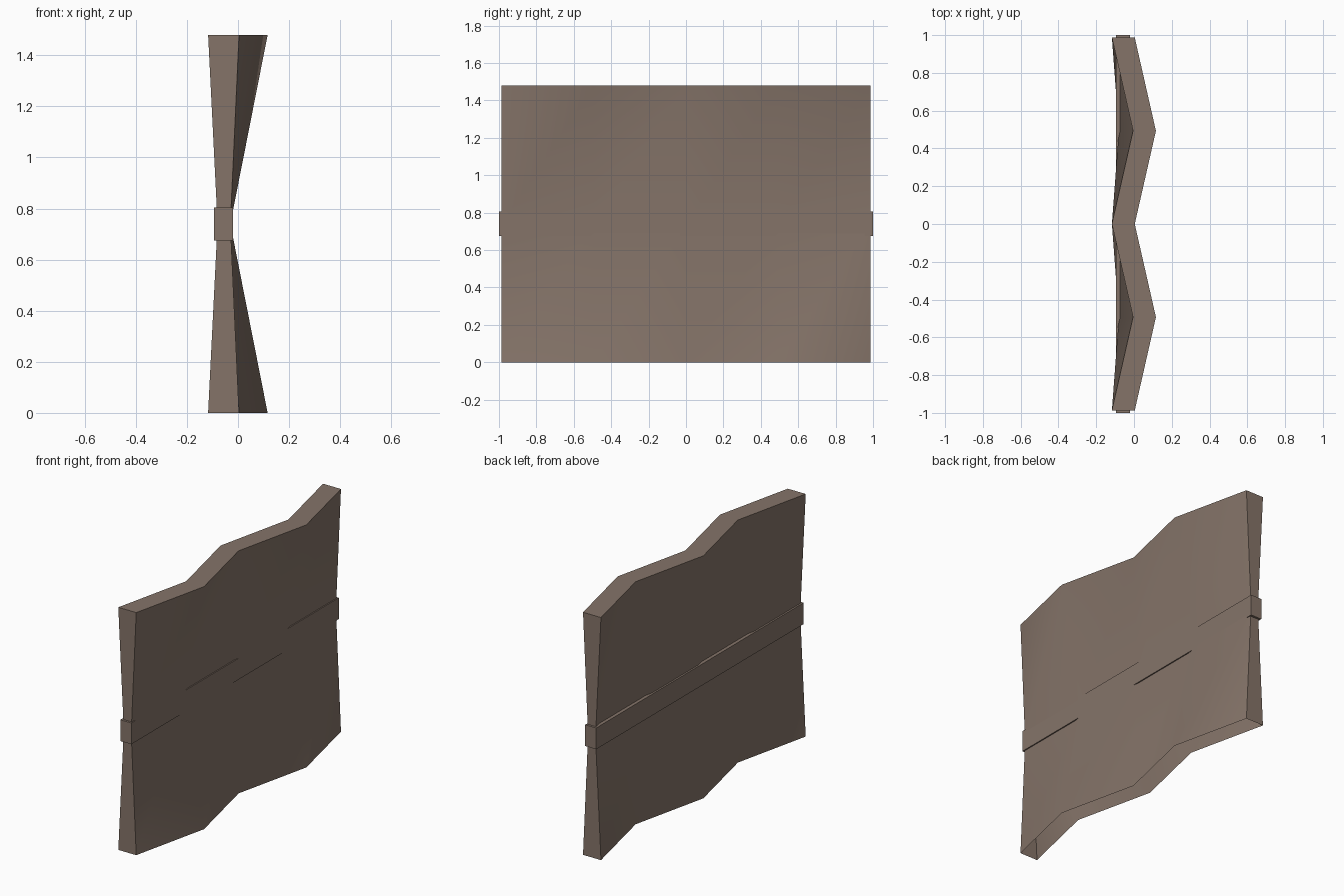
import bpy, bmesh, math

if "Cube" in bpy.data.objects:
    bpy.data.objects.remove(bpy.data.objects["Cube"])

mat = bpy.data.materials.new("weathered brown")
mat.diffuse_color = (0.235, 0.175, 0.141, 1)
mat.use_nodes = True
mat.node_tree.nodes["Principled BSDF"].inputs["Base Color"].default_value = mat.diffuse_color


def finish(name, bm):
    bmesh.ops.recalc_face_normals(bm, faces=bm.faces)
    mesh = bpy.data.meshes.new(name)
    bm.to_mesh(mesh)
    bm.free()
    mesh.materials.append(mat)
    ob = bpy.data.objects.new(name, mesh)
    bpy.context.collection.objects.link(ob)
    bpy.context.view_layer.objects.active = ob
    ob.select_set(True)
    bpy.ops.object.shade_smooth_by_angle(angle=math.radians(30))
    ob.select_set(False)


# Wall panel: zigzag at top and bottom, pinched straight at the waist, open below
ys = [-0.987, -0.493, 0, 0.493, 0.987]
levels = [0, 0.74, 1.48]
bm = bmesh.new()
left, right = [], []
for k, z in enumerate(levels):
    l_row, r_row = [], []
    for i, y in enumerate(ys):
        shift = 0.112 * (i % 2)
        xl, xr = (-0.08, -0.03) if k == 1 else (-0.117 + shift, 0.004 + shift)
        l_row.append(bm.verts.new((xl, y, z)))
        r_row.append(bm.verts.new((xr, y, z)))
    left.append(l_row)
    right.append(r_row)

for k in range(2):
    for i in range(4):
        # each twisted quad is split along the diagonal rising to the right, seen from outside
        for g, a, b in ((right, i, i + 1), (left, i + 1, i)):
            bm.faces.new((g[k][a], g[k][b], g[k + 1][b]))
            bm.faces.new((g[k][a], g[k + 1][b], g[k + 1][a]))
    for i in (0, 4):  # end walls
        bm.faces.new((left[k][i], right[k][i], right[k + 1][i], left[k + 1][i]))
for i in range(4):  # top cap
    bm.faces.new((left[2][i], right[2][i], right[2][i + 1], left[2][i + 1]))
finish("wall_panel", bm)

# Horizontal rail around the waist
bm = bmesh.new()
bmesh.ops.create_cube(bm, size=1)
for v in bm.verts:
    v.co = (v.co.x * 0.074 - 0.057, v.co.y * 2, v.co.z * 0.13 + 0.74)
finish("waist_rail", bm)
